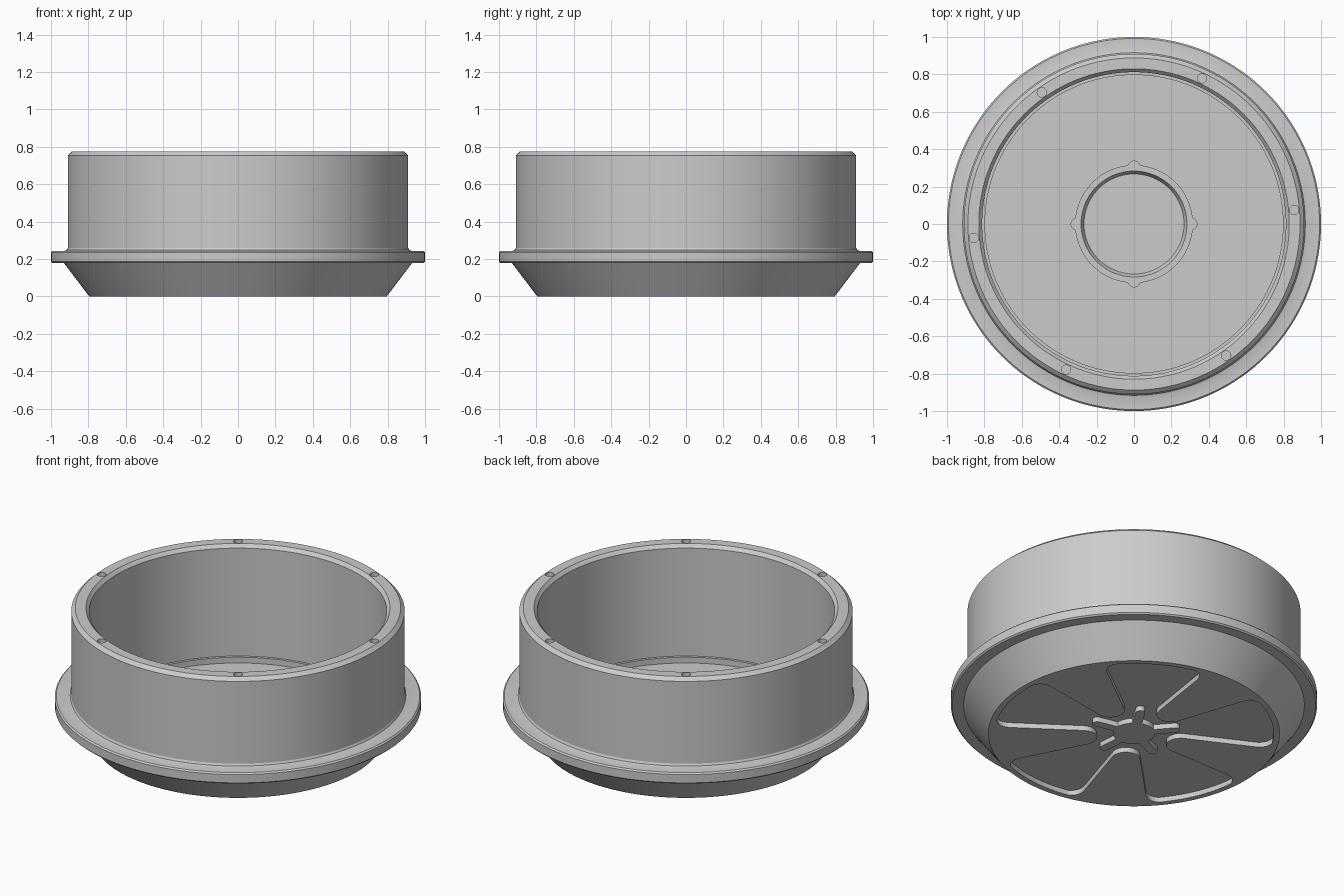
import bpy, bmesh
from math import sin, cos, pi, radians, sqrt

if "Cube" in bpy.data.objects:
    bpy.data.objects.remove(bpy.data.objects["Cube"])

grey = bpy.data.materials.new("light_grey")
grey.use_nodes = True
colour = (0.6, 0.6, 0.6, 1)
grey.diffuse_color = colour
grey.node_tree.nodes["Principled BSDF"].inputs["Base Color"].default_value = colour

SEG = 144
FLOOR = 0.07      # inside floor height
POCKET = 0.03     # depth of the underside pocket


def finish(name, bm):
    bmesh.ops.remove_doubles(bm, verts=bm.verts, dist=1e-5)
    bmesh.ops.recalc_face_normals(bm, faces=bm.faces)
    mesh = bpy.data.meshes.new(name)
    bm.to_mesh(mesh)
    bm.free()
    obj = bpy.data.objects.new(name, mesh)
    bpy.context.collection.objects.link(obj)
    mesh.materials.append(grey)
    return obj


def smooth(obj):
    bpy.ops.object.select_all(action='DESELECT')
    obj.select_set(True)
    bpy.context.view_layer.objects.active = obj
    bpy.ops.object.shade_smooth_by_angle(angle=radians(25))


def loft(name, rings, closed=False):
    """Skin a list of equal-length point loops."""
    bm = bmesh.new()
    loops = [[bm.verts.new(p) for p in ring] for ring in rings]
    pairs = list(zip(loops, loops[1:]))
    if closed:
        pairs.append((loops[-1], loops[0]))
    for a, b in pairs:
        for i in range(len(a)):
            j = (i + 1) % len(a)
            bm.faces.new((a[i], a[j], b[j], b[i]))
    if not closed:
        bm.faces.new(loops[0])
        bm.faces.new(loops[-1])
    return finish(name, bm)


def ring(radius, z, n=SEG):
    """Circle of points; radius may be a function of angle."""
    out = []
    for i in range(n):
        a = 2 * pi * i / n
        r = radius(a) if callable(radius) else radius
        out.append((r * cos(a), r * sin(a), z))
    return out


def prism(name, outline, z0, z1, angle=0):
    """Extrude a flat outline upward and turn it about the z axis."""
    c, s = cos(angle), sin(angle)
    turned = [(x * c - y * s, x * s + y * c) for x, y in outline]
    return loft(name, [[(x, y, z) for x, y in turned] for z in (z0, z1)])


# Turned housing: pocketed base, cone, flange, wall, chamfered rim, inside
profile = [(0.762, POCKET), (0.762, 0), (0.795, 0), (0.93, 0.178), (0.992, 0.178),
           (1, 0.186), (1, 0.236), (0.992, 0.244), (0.928, 0.244), (0.916, 0.248),
           (0.91, 0.26), (0.91, 0.755), (0.888, 0.775), (0.83, 0.775), (0.812, 0.755),
           (0.812, 0.105), (0.797, 0.105), (0.797, FLOOR)]
housing = loft("housing", [ring(r, z) for r, z in profile])

# Six small holes in the rim
bm = bmesh.new()
for k in range(6):
    a = radians(5 + 60 * k)
    made = bmesh.ops.create_cone(bm, cap_ends=True, segments=20, radius1=0.025,
                                 radius2=0.025, depth=0.08)
    bmesh.ops.translate(bm, verts=made["verts"],
                        vec=(0.859 * cos(a), 0.859 * sin(a), 0.775))
cutter = finish("hole_cutter", bm)
cutter.hide_render = True
cut = housing.modifiers.new("rim_holes", 'BOOLEAN')
cut.operation = 'DIFFERENCE'
cut.solver = 'EXACT'
cut.object = cutter
bpy.context.view_layer.objects.active = housing
bpy.ops.object.modifier_apply(modifier=cut.name)
bpy.data.objects.remove(cutter)
smooth(housing)


# Central seat inside: ring with four lobes and a tapered bore
def lobed(a):
    d = (a + pi / 4) % (pi / 2) - pi / 4
    inside = 0.034 ** 2 - (0.305 * sin(d)) ** 2
    return max(0.315, 0.305 * cos(d) + sqrt(inside)) if inside > 0 else 0.315


seat = loft("centre_seat", [ring(lobed, FLOOR - 0.01, 288), ring(lobed, 0.1, 288),
                            ring(0.283, 0.1, 288), ring(0.262, FLOOR - 0.01, 288)], True)
smooth(seat)

# Underside wedges: rounded tip, straight flanks, flared root
half = [(0.285 - 0.078 * cos(t * pi / 18), 0.078 * sin(t * pi / 18)) for t in range(1, 9)]
p0, p1 = (0.65, 0.169), (0.722, 0.185)
p2 = (0.764 * cos(radians(19.5)), 0.764 * sin(radians(19.5)))
for i in range(9):
    t = i / 8
    half.append(tuple((1 - t) ** 2 * a + 2 * t * (1 - t) * b + t * t * c
                      for a, b, c in zip(p0, p1, p2)))
root = [(0.764 * cos(radians(d)), 0.764 * sin(radians(d))) for d in range(18, -19, -3)]
outline = [(0.207, 0)] + half + root + [(x, -y) for x, y in reversed(half)]

# Underside spokes: bars with round outer ends
bar = [(0.08, -0.026)] + [(0.226 + 0.026 * cos(t * pi / 10), 0.026 * sin(t * pi / 10))
                          for t in range(-5, 6)] + [(0.08, 0.026)]
for k in range(5):
    turn = radians(59 + 72 * k)
    smooth(prism(f"base_wedge_{k + 1}", outline, 0, POCKET + 0.01, turn + radians(36)))
    smooth(prism(f"hub_spoke_{k + 1}", bar, 0, POCKET + 0.01, turn))

# Underside hub disc
smooth(loft("hub_disc", [ring(0.115, 0, 64), ring(0.115, POCKET + 0.01, 64)]))
